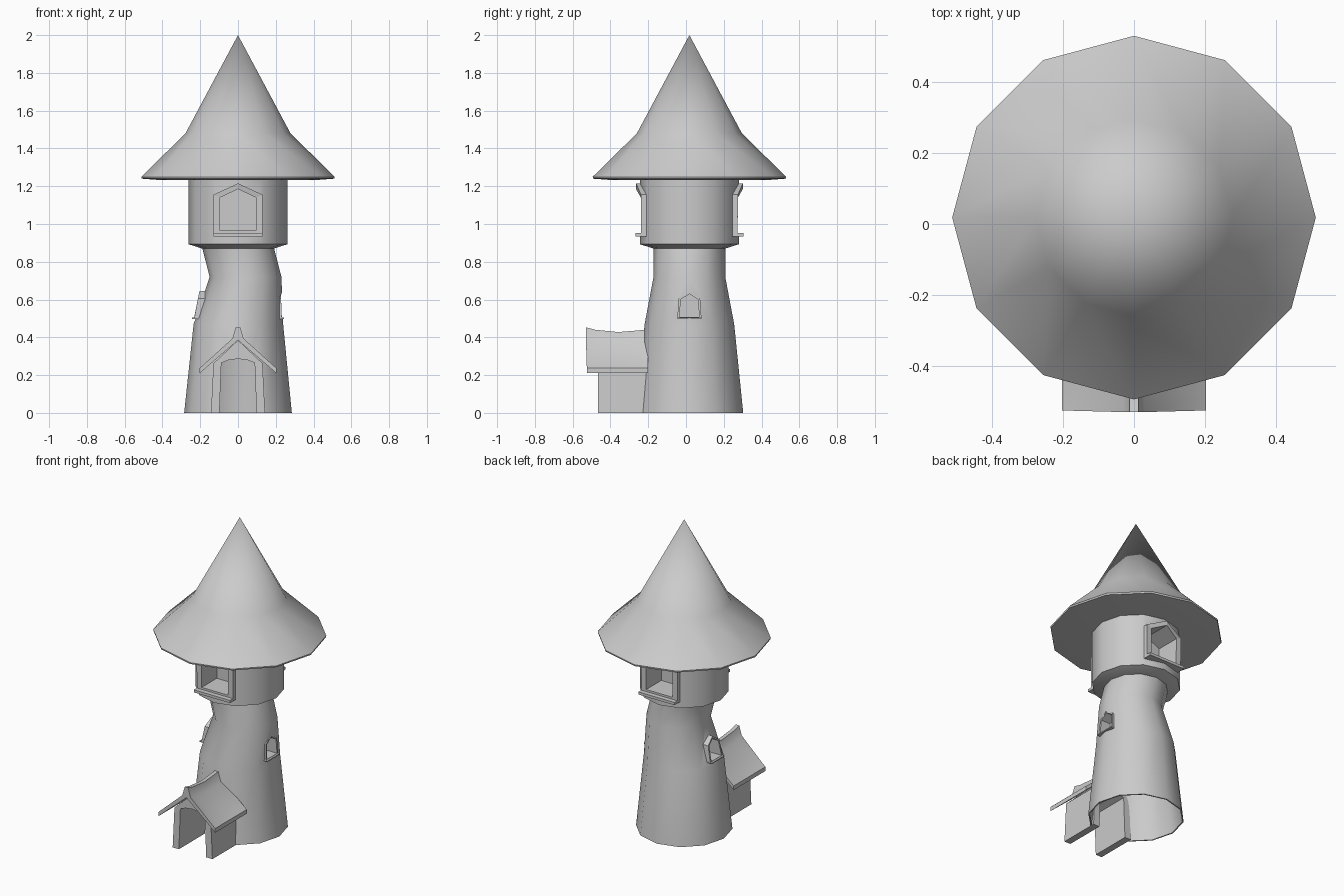
import bpy, bmesh
from math import sin, cos, pi, radians
from mathutils import Vector

if "Cube" in bpy.data.objects:
    bpy.data.objects.remove(bpy.data.objects["Cube"])

CY = 0.018   # tower axis sits slightly behind the origin


def loft(name, loops):
    """Skin a list of equal-length point loops and cap both ends."""
    bm = bmesh.new()
    rows = [[bm.verts.new(p) for p in loop] for loop in loops]
    n = len(rows[0])
    for a, b in zip(rows, rows[1:]):
        for i in range(n):
            j = (i + 1) % n
            bm.faces.new((a[i], a[j], b[j], b[i]))
    bm.faces.new(rows[0])
    bm.faces.new(rows[-1])
    bmesh.ops.remove_doubles(bm, verts=bm.verts, dist=0.0001)
    bmesh.ops.recalc_face_normals(bm, faces=bm.faces)
    me = bpy.data.meshes.new(name)
    bm.to_mesh(me)
    bm.free()
    ob = bpy.data.objects.new(name, me)
    bpy.context.collection.objects.link(ob)
    return ob


def ring(r, z, x=0.0):
    return [(x + r * sin(k * pi / 6), CY + r * cos(k * pi / 6), z) for k in range(12)]


def cut(ob, cutter):
    m = ob.modifiers.new("cut", 'BOOLEAN')
    m.operation = 'DIFFERENCE'
    m.solver = 'EXACT'
    m.object = cutter
    bpy.context.view_layer.objects.active = ob
    bpy.ops.object.modifier_apply(modifier=m.name)


def smooth(ob):
    bpy.ops.object.select_all(action='DESELECT')
    ob.select_set(True)
    bpy.context.view_layer.objects.active = ob
    bpy.ops.object.shade_smooth_by_angle(angle=radians(35))


def house(w0, w1, z0, z1, z2):
    """Gabled pentagon as (u, z) points."""
    return [(-w0, z0), (w0, z0), (w1, z1), (0, z2), (-w1, z1)]


def window(name, wall, out, outer, inner, face, back, pane, sill):
    """Cut a gabled opening in the wall and fit a framed, recessed window facing 'out'."""
    out = Vector(out)
    side = Vector((-out.y, out.x, 0))

    def place(shape, ns):
        return [Vector((0, CY, z)) + side * u + out * n for (u, z), n in zip(shape, ns)]

    def five(t):
        return [t[0], t[0], t[1], t[2], t[1]]
    mid = [((a + c) / 2, (b + d) / 2) for (a, b), (c, d) in zip(outer, inner)]
    cutter = loft("cutter", [place(mid, [0.5] * 5), place(mid, [pane - 0.005] * 5)])
    cut(wall, cutter)
    bpy.data.objects.remove(cutter)
    loft(name + "_frame", [place(inner, [pane] * 5), place(inner, five(face)),
                           place(outer, five(face)), place(outer, five(back)),
                           place(mid, [pane - 0.004] * 5)])
    # sill ledge
    w, z, h = outer[1][0], outer[0][1], sill
    prof = [(-w, z), (w, z), (w, z + h), (-w, z + h)]
    loft(name + "_sill", [place(prof, [face[0] - 0.02] * 4),
                          place(prof, [face[0] + 1.8 * h] * 4)])


# crooked hollow tower, open underneath
prof = [(0.19, 0.875, 0), (0.19, 0.72, 0.04), (0.237, 0.47, 0.002), (0.285, 0, 0)]
tower = loft("tower", [ring(*p) for p in prof] +
             [ring(r - 0.008, z if z < 0.8 else 0.865, x) for r, z, x in reversed(prof)])

# overhanging upper room and pointed roof
room = loft("upper_room", [ring(0.19, 0.87), ring(0.262, 0.893), ring(0.262, 1.24)])
roof = loft("roof", [ring(0.43, 1.234), ring(0.51, 1.24), ring(0.512, 1.25),
                     ring(0.278, 1.48), ring(0.0, 2.0)])

# upper windows front and back
for nm, s in (("front", -1), ("back", 1)):
    window(nm + "_window", room, (0, s, 0),
           house(0.13, 0.13, 0.935, 1.155, 1.215), house(0.095, 0.095, 0.965, 1.14, 1.185),
           (0.255, 0.257, 0.283), (0.225, 0.225, 0.24), 0.10, 0.017)

# small side windows leaning with the wall
small_out = house(0.064, 0.057, 0.498, 0.605, 0.645)
small_in = house(0.052, 0.046, 0.507, 0.6, 0.63)
window("right_window", tower, (1, 0, 0), small_out, small_in,
       (0.232, 0.228, 0.226), (0.21, 0.207, 0.205), 0.16, 0.007)
window("left_window", tower, (-1, 0, 0), small_out, small_in,
       (0.232, 0.212, 0.204), (0.21, 0.185, 0.175), 0.10, 0.007)


# gabled porch with an arched passage into the tower
def slab(shape, y):
    return [(u, y, z) for u, z in shape]


gable = house(0.143, 0.13, 0, 0.262, 0.385)
porch = loft("porch_walls", [slab(gable, -0.467), slab(gable, -0.2)])
arch = [(-0.102, -0.1), (0.102, -0.1), (0.088, 0.265), (0.05, 0.28), (0, 0.286),
        (-0.05, 0.28), (-0.088, 0.265)]
passage = loft("cutter", [slab(arch, -0.6), slab(arch, -0.05)])
cut(porch, passage)
cut(tower, passage)
bpy.data.objects.remove(passage)

# sagging porch roof with a ridge cap
half = [(0.012, 0.45), (0.03, 0.39), (0.203, 0.237), (0.203, 0.21)]
section = half + [(0, 0.385)] + [(-x, z) for x, z in reversed(half)]
stations = [(-0.53, 0.003), (-0.48, -0.01), (-0.36, -0.022), (-0.27, -0.015), (-0.2, -0.008)]
porch_roof = loft("porch_roof", [
    [(x, y + 0.03 * max(0, 0.4 - z) * (y < -0.5), z + d * (z > 0.386)) for x, z in section]
    for y, d in stations])

for ob in (tower, room, roof, porch_roof):
    smooth(ob)
